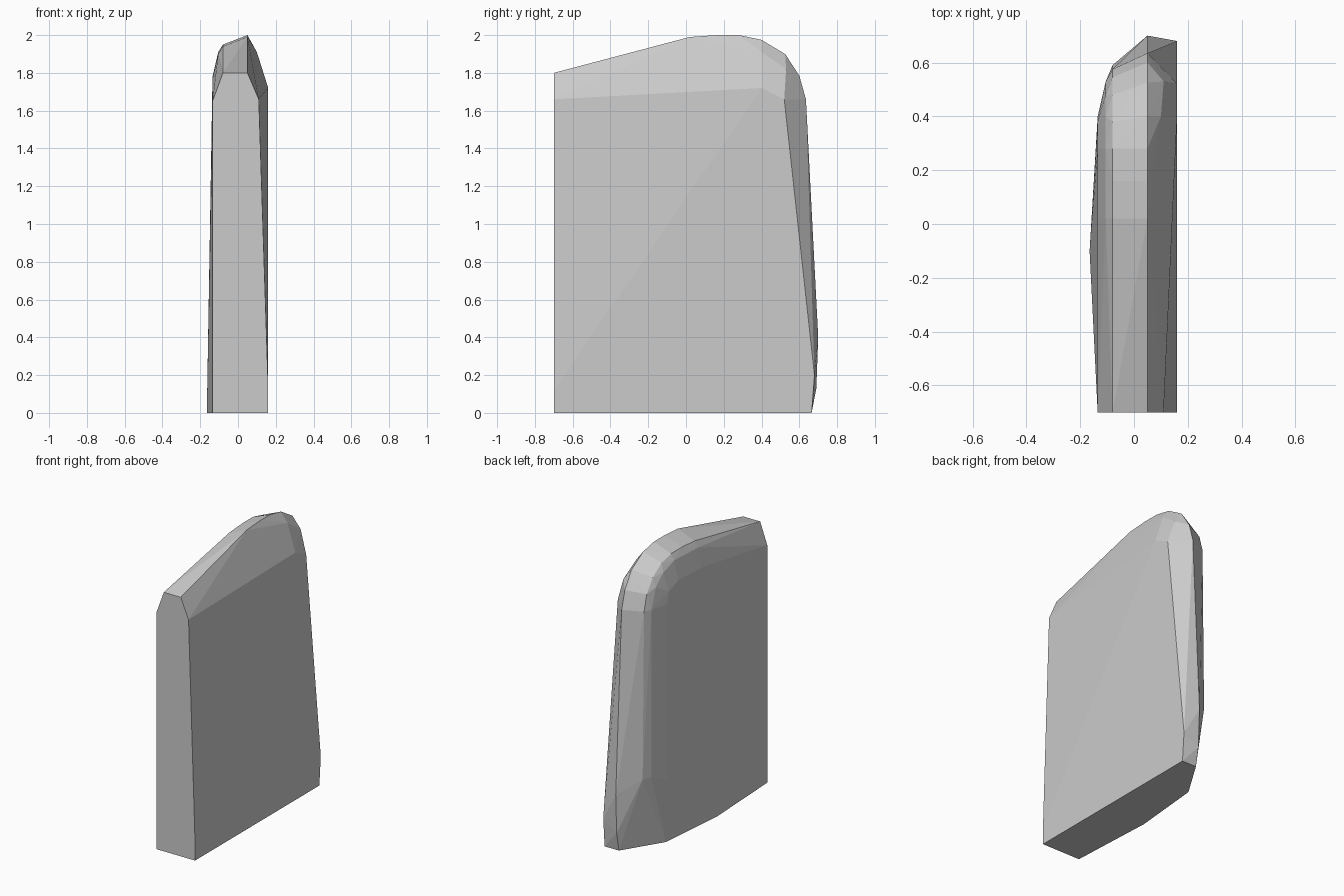
import bpy, bmesh

if "Cube" in bpy.data.objects:
    bpy.data.objects.remove(bpy.data.objects["Cube"])

# One plain grey
grey = bpy.data.materials.new("plain_grey")
grey.diffuse_color = (0.6, 0.6, 0.6, 1)
grey.use_nodes = True
grey.node_tree.nodes["Principled BSDF"].inputs["Base Color"].default_value = grey.diffuse_color

# Silhouettes as (y, z) outlines, one per x station
shells = {
    # crown ridge, full outline
    0.05: [(-.70, 1.80), (.02, 1.99), (.16, 2.0), (.28, 2.0), (.40, 1.975), (.525, 1.90),
           (.60, 1.785), (.635, 1.66), (.70, .40), (.69, .13), (.665, 0)],
    # rounded left shoulder, stepping inwards
    -0.08: [(-.70, 1.80), (.02, 1.94), (.16, 1.95), (.28, 1.95), (.38, 1.925), (.48, 1.86),
            (.545, 1.77), (.575, 1.66), (.59, .50)],
    -0.105: [(.02, 1.90), (.28, 1.91), (.40, 1.87), (.48, 1.80), (.53, 1.66), (.53, .50)],
    -0.135: [(-.70, 0), (-.70, 1.65), (.02, 1.77), (.28, 1.78), (.38, 1.74), (.40, 1.66), (.40, .44)],
    # foot of the left face, bowed outwards
    -0.165: [(-.10, 0)],
    -0.12: [(.39, 0)],
    # right shoulder
    0.10: [(.40, 1.91)],
    0.11: [(-.70, 1.66), (.53, 1.82)],
    # flat right face
    0.16: [(-.70, 0), (-.70, .12), (.40, 1.72), (.52, 1.66), (.68, .20), (.665, 0)],
}

# Wrap the outlines in a faceted convex skin
bm = bmesh.new()
for x, outline in shells.items():
    for y, z in outline:
        bm.verts.new((x, y, z))
hull = bmesh.ops.convex_hull(bm, input=bm.verts[:])
spare = {g for g in hull["geom_interior"] + hull["geom_unused"] if isinstance(g, bmesh.types.BMVert)}
bmesh.ops.delete(bm, geom=list(spare), context='VERTS')
bmesh.ops.recalc_face_normals(bm, faces=bm.faces[:])

mesh = bpy.data.meshes.new("rounded_slab")
bm.to_mesh(mesh)
bm.free()
mesh.materials.append(grey)
slab = bpy.data.objects.new("rounded_slab", mesh)
bpy.context.collection.objects.link(slab)
